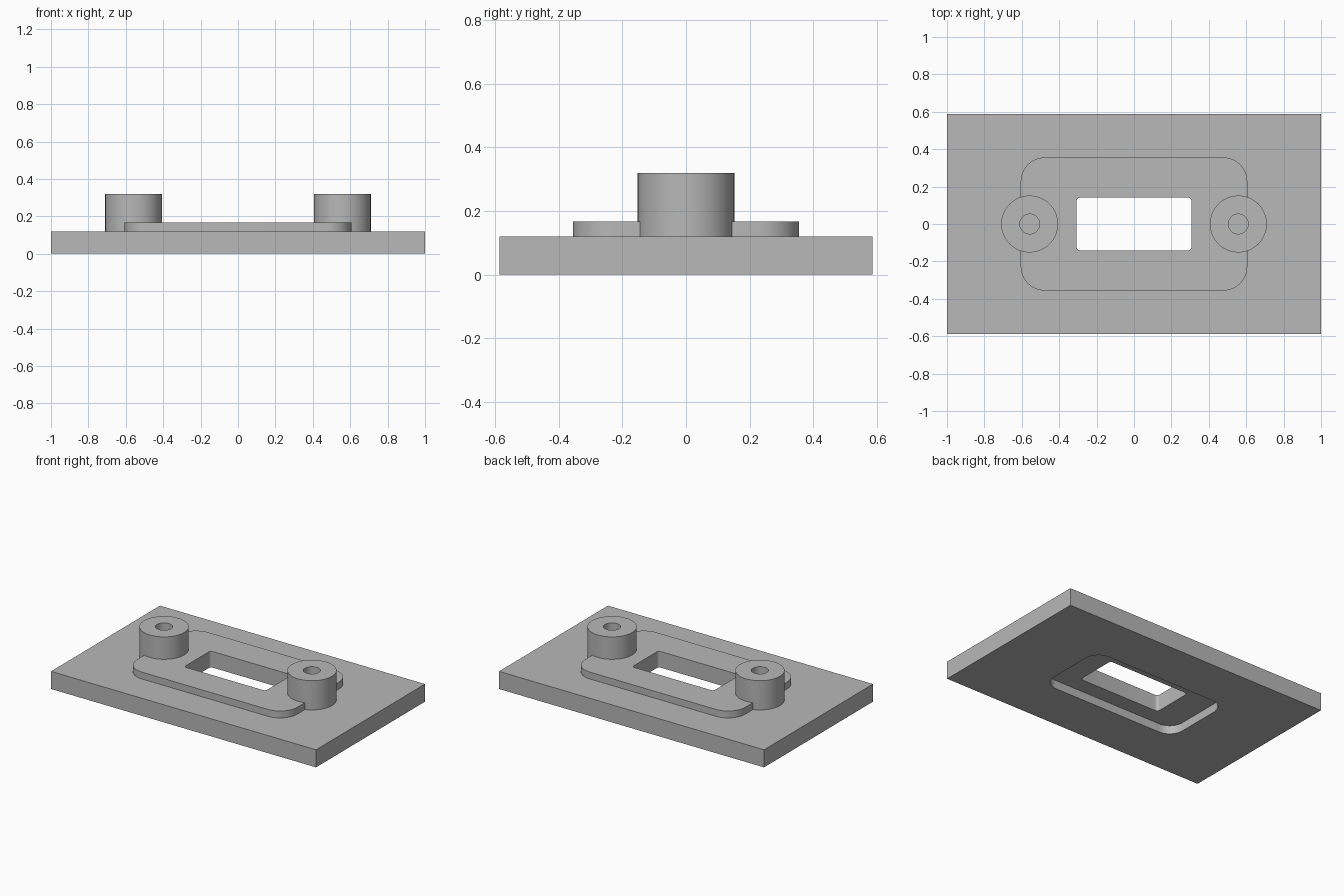
import bpy, bmesh
from math import radians, cos, sin, pi

if "Cube" in bpy.data.objects:
    bpy.data.objects.remove(bpy.data.objects["Cube"], do_unlink=True)

grey = bpy.data.materials.new("plain grey")
grey.use_nodes = True
colour = (0.48, 0.48, 0.48, 1)
grey.diffuse_color = colour
grey.node_tree.nodes["Principled BSDF"].inputs["Base Color"].default_value = colour


def rounded(hx, hy, r, steps=12):
    """Outline of a rectangle with rounded corners."""
    pts = []
    for i, (sx, sy) in enumerate([(1, 1), (-1, 1), (-1, -1), (1, -1)]):
        for k in range(steps + 1):
            a = (i + k / steps) * pi / 2
            pts.append((sx * (hx - r) + r * cos(a), sy * (hy - r) + r * sin(a)))
    return pts


def circle(cx, r, n=64):
    return [(cx + r * cos(2 * pi * i / n), r * sin(2 * pi * i / n)) for i in range(n)]


def prism(name, outline, z0, z1):
    """Solid made by raising an outline from z0 to z1."""
    bm = bmesh.new()
    face = bm.faces.new([bm.verts.new((x, y, z0)) for x, y in outline])
    top = bmesh.ops.extrude_face_region(bm, geom=[face])["geom"]
    bmesh.ops.translate(bm, vec=(0, 0, z1 - z0),
                        verts=[v for v in top if isinstance(v, bmesh.types.BMVert)])
    bmesh.ops.recalc_face_normals(bm, faces=bm.faces)
    mesh = bpy.data.meshes.new(name)
    bm.to_mesh(mesh)
    bm.free()
    mesh.materials.append(grey)
    obj = bpy.data.objects.new(name, mesh)
    bpy.context.collection.objects.link(obj)
    return obj


def combine(target, tool, operation):
    """Apply a boolean and discard the tool."""
    mod = target.modifiers.new(operation, "BOOLEAN")
    mod.operation, mod.solver, mod.object = operation, "EXACT", tool
    bpy.context.view_layer.objects.active = target
    bpy.ops.object.modifier_apply(modifier=mod.name)
    bpy.data.objects.remove(tool, do_unlink=True)


# Base plate
HX, HY, PLATE, PAD, BOSS = 1.0, 0.587, 0.12, 0.167, 0.32
plate = prism("mounting_plate", [(HX, HY), (-HX, HY), (-HX, -HY), (HX, -HY)], 0, PLATE)

# Raised pad and the two round bosses
combine(plate, prism("raised_pad", rounded(0.606, 0.356, 0.13), 0.08, PAD), "UNION")
for side in (-1, 1):
    combine(plate, prism("boss", circle(side * 0.558, 0.152), 0.09, BOSS), "UNION")

# Recess underneath, window through it, blind holes in the bosses
combine(plate, prism("recess", rounded(0.512, 0.252, 0.1), -0.1, 0.057), "DIFFERENCE")
combine(plate, prism("window", rounded(0.307, 0.142, 0.02, 6), -0.1, 0.4), "DIFFERENCE")
for side in (-1, 1):
    combine(plate, prism("hole", circle(side * 0.558, 0.053, 40), PLATE, 0.4), "DIFFERENCE")

# Smooth the round walls, keep the edges crisp
bpy.ops.object.select_all(action="DESELECT")
plate.select_set(True)
bpy.context.view_layer.objects.active = plate
bpy.ops.object.shade_smooth_by_angle(angle=radians(30))
